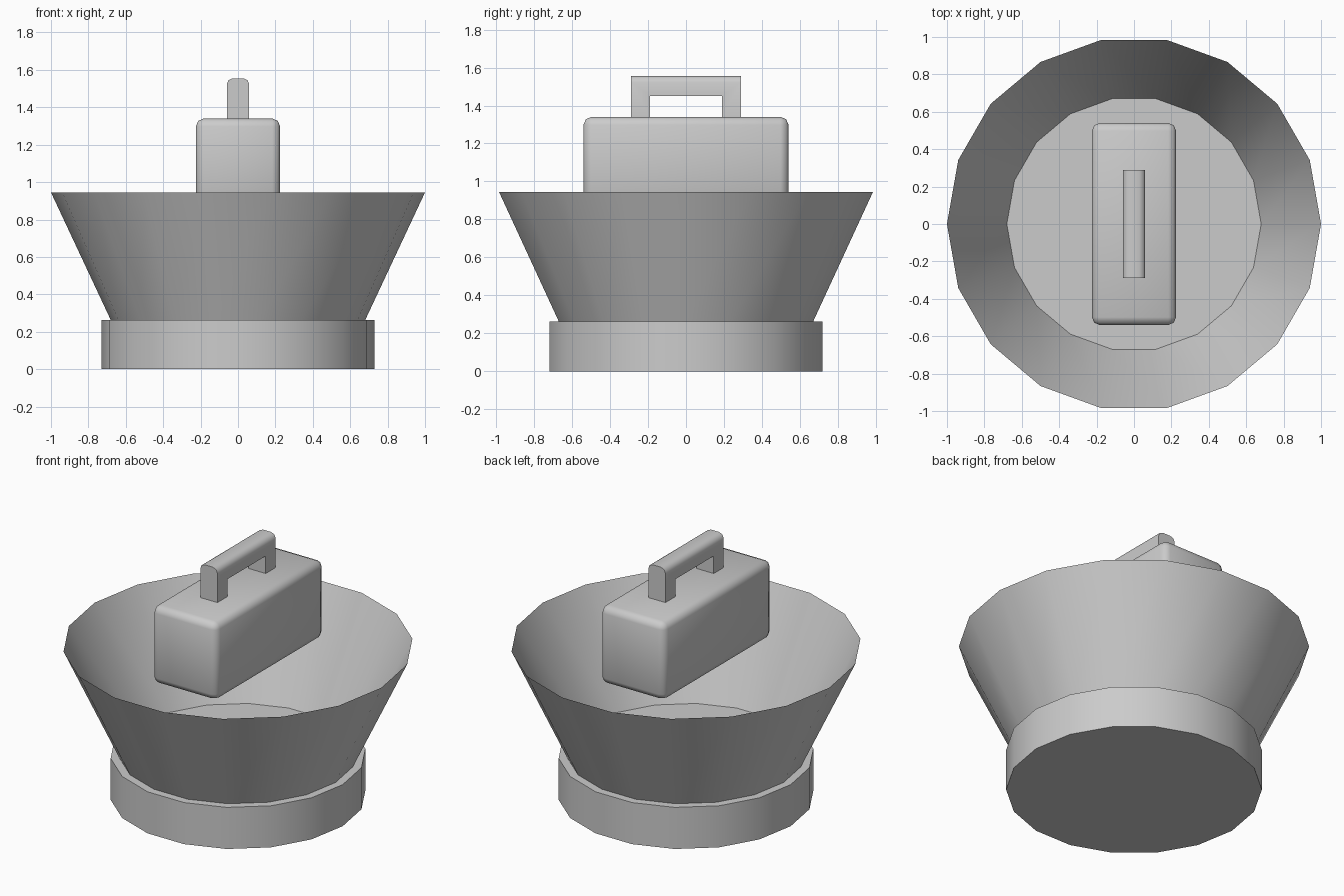
import bpy, bmesh, math

if "Cube" in bpy.data.objects:
    bpy.data.objects.remove(bpy.data.objects["Cube"])

SIDES = 18


def make_object(name, bm, smooth_angle):
    bmesh.ops.recalc_face_normals(bm, faces=bm.faces[:])
    mesh = bpy.data.meshes.new(name)
    bm.to_mesh(mesh)
    bm.free()
    obj = bpy.data.objects.new(name, mesh)
    bpy.context.collection.objects.link(obj)
    bpy.ops.object.select_all(action='DESELECT')
    obj.select_set(True)
    bpy.context.view_layer.objects.active = obj
    bpy.ops.object.shade_smooth_by_angle(angle=math.radians(smooth_angle))
    return obj


def drum(name, r_low, r_high, z_low, z_high, capped):
    bm = bmesh.new()
    rings = []
    for r, z in ((r_low, z_low), (r_high, z_high)):
        rings.append([bm.verts.new((r * math.cos(math.tau * i / SIDES),
                                    r * math.sin(math.tau * i / SIDES), z))
                      for i in range(SIDES)])
    for i in range(SIDES):
        j = (i + 1) % SIDES
        bm.faces.new((rings[0][i], rings[0][j], rings[1][j], rings[1][i]))
    if capped:
        bm.faces.new(rings[0][::-1])
        bm.faces.new(rings[1])
    return make_object(name, bm, 30)


# Low round foot and open flared bowl
drum("base", 0.73, 0.73, 0.0, 0.262, True)
drum("flared_bowl", 0.68, 1.0, 0.262, 0.945, False)

# Block with rounded edges, held above the bowl floor
bm = bmesh.new()
bmesh.ops.create_cube(bm, size=1)
for v in bm.verts:
    v.co = (v.co.x * 0.45, v.co.y * 1.08, 1.095 + v.co.z * 0.49)
bmesh.ops.bevel(bm, geom=bm.edges[:], offset=0.042, segments=2,
                profile=0.5, affect='EDGES')
make_object("block", bm, 50)

# Handle: arch profile extruded across x, long top edges rounded
bm = bmesh.new()
profile = [(-0.29, 1.335), (-0.29, 1.555), (0.29, 1.555), (0.29, 1.335),
           (0.19, 1.335), (0.19, 1.45), (-0.19, 1.45), (-0.19, 1.335)]
face = bm.faces.new([bm.verts.new((-0.06, y, z)) for y, z in profile])
ext = bmesh.ops.extrude_face_region(bm, geom=[face])
for v in ext["geom"]:
    if isinstance(v, bmesh.types.BMVert):
        v.co.x = 0.06
top_edges = [e for e in bm.edges
             if all(v.co.z > 1.55 for v in e.verts)
             and abs(e.verts[0].co.y - e.verts[1].co.y) > 0.1]
bmesh.ops.bevel(bm, geom=top_edges, offset=0.032, segments=2,
                profile=0.5, affect='EDGES')
# Close the starting side if the extrusion removed it
bmesh.ops.holes_fill(bm, edges=[e for e in bm.edges if e.is_boundary], sides=0)
make_object("handle", bm, 50)
